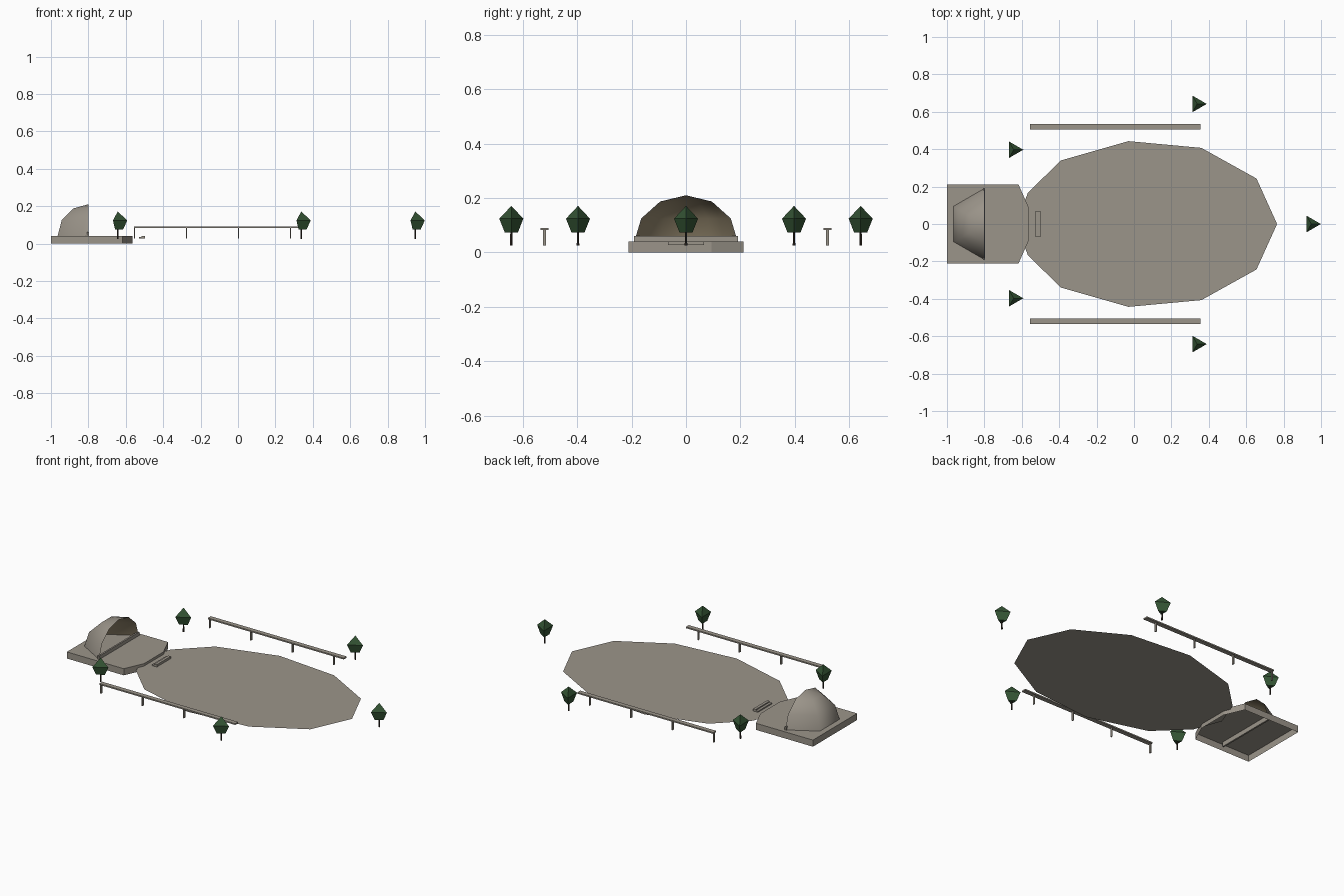
import bpy, bmesh, math

cube = bpy.data.objects.get("Cube")
if cube:
    bpy.data.objects.remove(cube, do_unlink=True)


def material(name, rgb):
    m = bpy.data.materials.new(name)
    m.use_nodes = True
    m.diffuse_color = (*rgb, 1)
    m.node_tree.nodes["Principled BSDF"].inputs["Base Color"].default_value = (*rgb, 1)
    return m


stone = material("warm grey stone", (0.33, 0.30, 0.255))
lining = material("tan lining", (0.30, 0.245, 0.155))
leaf = material("dark green leaf", (0.035, 0.09, 0.035))
bark = material("dark bark", (0.035, 0.025, 0.018))


def finish(name, bm, mat):
    me = bpy.data.meshes.new(name)
    bm.to_mesh(me)
    bm.free()
    me.materials.append(mat)
    ob = bpy.data.objects.new(name, me)
    bpy.context.collection.objects.link(ob)
    return ob


def box(name, lo, hi, mat):
    bm = bmesh.new()
    bmesh.ops.create_cube(bm, size=1)
    for v in bm.verts:
        for i in range(3):
            v.co[i] = lo[i] if v.co[i] < 0 else hi[i]
    return finish(name, bm, mat)


def mirrored(half):
    # close a half outline across the x axis, running clockwise from above
    return half + [(x, -y) for x, y in reversed(half) if y > 0]


def sheet(bm, outline, z):
    f = bm.faces.new([bm.verts.new((x, y, z)) for x, y in outline])
    if f.normal.z == 0:
        f.normal_update()
    if f.normal.z < 0:
        f.normal_flip()
    return f


def lathe(bm, rings, sides, start=0.0, steps=None):
    # rings of (radius, z); steps limits the sweep to a part turn
    steps = steps or sides
    full = steps == sides
    grid = []
    for r, z in rings:
        if r == 0:
            grid.append([bm.verts.new((0, 0, z))])
            continue
        grid.append([bm.verts.new((r * math.cos(start + math.tau * i / sides),
                                   r * math.sin(start + math.tau * i / sides), z))
                     for i in range(steps if full else steps + 1)])
    for a, b in zip(grid, grid[1:]):
        for i in range(steps):
            loop = [row[j % len(row)] for row, j in ((a, i), (a, i + 1), (b, i + 1), (b, i))]
            bm.faces.new(list(dict.fromkeys(loop)))
    if full and len(grid[0]) > 2:
        bm.faces.new(list(reversed(grid[0])))


# Plaza: thin flat sheet
bm = bmesh.new()
sheet(bm, mirrored([(-0.63, 0), (-0.567, 0.168), (-0.39, 0.34), (-0.03, 0.443),
                    (0.36, 0.407), (0.655, 0.243), (0.765, 0)])[:12], 0.025)
finish("plaza", bm, stone)

# Stage: hollow platform, open underneath
bm = bmesh.new()
top = sheet(bm, mirrored([(-1, 0.212), (-0.618, 0.212), (-0.565, 0.093)]), 0.04)
upper = list(top.verts)
lower = [bm.verts.new((v.co.x, v.co.y, 0)) for v in upper]
n = len(upper)
for i in range(n):
    j = (i + 1) % n
    bm.faces.new((upper[i], lower[i], lower[j], upper[j]))
finish("stage", bm, stone)
box("stage_lip", (-0.807, -0.192, 0.012), (-0.797, 0.192, 0.061), stone)

# Band shell: quarter dome with a tan inner lining
for name, mat, scale in (("shell_outer", stone, 1), ("shell_lining", lining, 0.985)):
    bm = bmesh.new()
    rings = [(0.19 * scale * math.cos(math.radians(a)),
              0.17 * scale * math.sin(math.radians(a))) for a in (0, 30, 60)]
    lathe(bm, rings + [(0, 0.17 * scale)], 6, math.pi / 2, 3)
    if mat is lining:
        bmesh.ops.reverse_faces(bm, faces=bm.faces[:])
    for f in bm.faces:
        f.smooth = True
    finish(name, bm, mat).location = (-0.8, 0, 0.04)

# Bench in front of the stage
box("bench_seat", (-0.53, -0.067, 0.027), (-0.513, 0.067, 0.034), stone)
box("bench_back", (-0.515, -0.067, 0.027), (-0.498, 0.067, 0.041), stone)

# Side rails on posts
for side, y in (("right", -0.52), ("left", 0.52)):
    box(side + "_rail", (-0.557, y - 0.014, 0.082), (0.355, y + 0.014, 0.09), stone)
    for i in range(4):
        x = -0.553 + 0.278 * i
        box(f"{side}_rail_post_{i + 1}", (x - 0.003, y - 0.006, 0.026),
            (x + 0.003, y + 0.006, 0.083), stone)

# Trees: three-sided crowns on thin trunks
for i, (x, y) in enumerate([(0.948, 0), (0.338, 0.642), (0.338, -0.642),
                            (-0.643, 0.397), (-0.643, -0.397)]):
    bm = bmesh.new()
    lathe(bm, [(0.028, 0.074), (0.051, 0.124), (0, 0.171)], 3)
    finish(f"tree_crown_{i + 1}", bm, leaf).location = (x, y, 0)
    bm = bmesh.new()
    lathe(bm, [(0.005, 0.025), (0.004, 0.08)], 5)
    finish(f"tree_trunk_{i + 1}", bm, bark).location = (x, y, 0)
